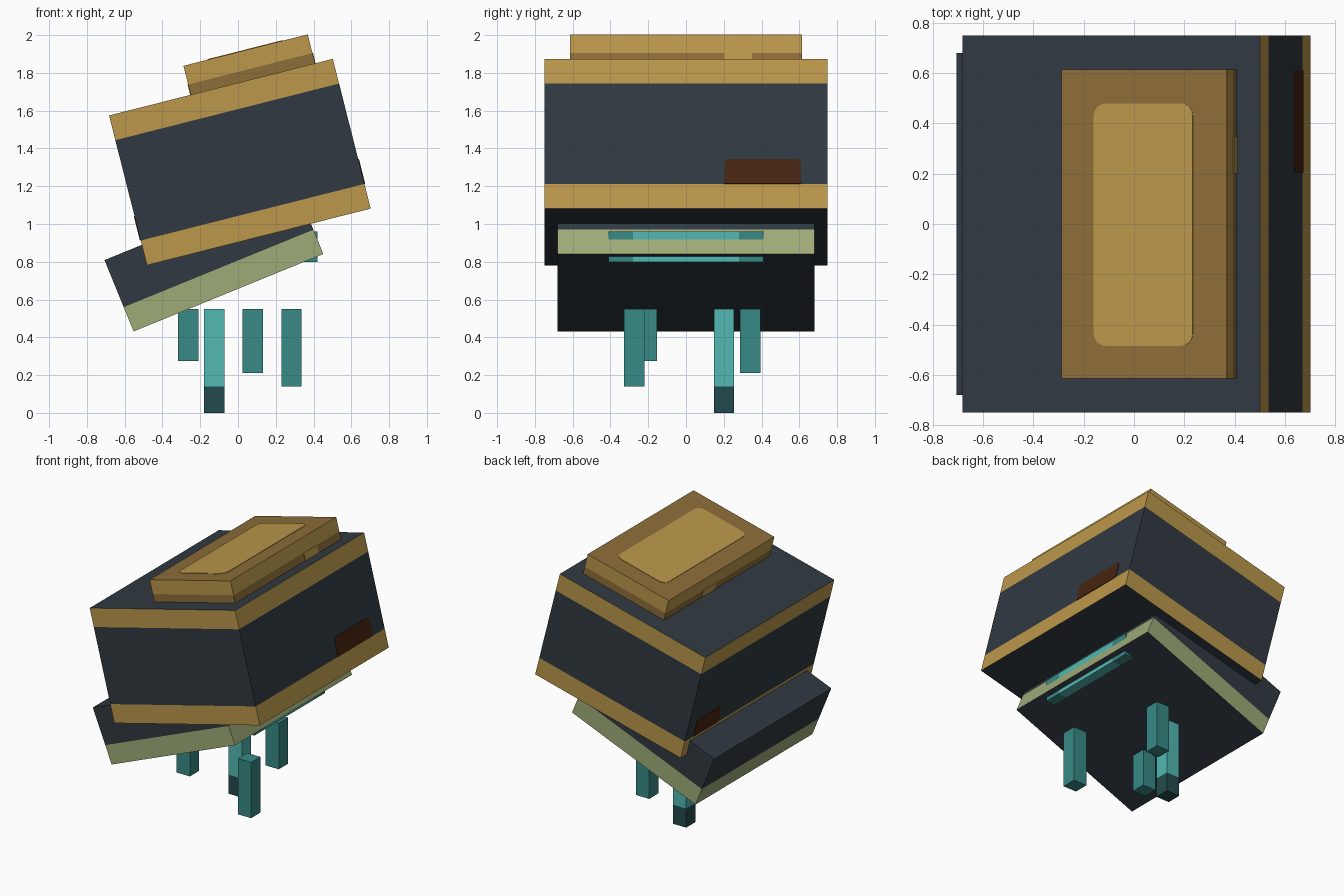
import bpy, bmesh, math
from mathutils import Matrix, Vector

cube = bpy.data.objects.get("Cube")
if cube:
    bpy.data.objects.remove(cube, do_unlink=True)


def linear(c):
    c /= 255
    return c / 12.92 if c <= 0.04045 else ((c + 0.055) / 1.055) ** 2.4


def material(name, *rgb):
    m = bpy.data.materials.new(name)
    m.use_nodes = True
    col = (*[linear(c) for c in rgb], 1)
    m.diffuse_color = col
    bsdf = next(n for n in m.node_tree.nodes if n.type == 'BSDF_PRINCIPLED')
    bsdf.inputs["Base Color"].default_value = col
    return m


NAVY = material("navy", 48, 57, 65)
GOLD = material("gold", 187, 151, 75)
BROWN = material("brown", 141, 109, 56)
GREEN = material("sage_green", 158, 171, 119)
MAROON = material("maroon", 70, 36, 16)
TEAL = material("teal", 82, 184, 178)
DARK_TEAL = material("dark_teal", 56, 138, 134)
FOOT = material("dark_foot", 36, 74, 77)


def finish(bm, name, mats, frame):
    bmesh.ops.recalc_face_normals(bm, faces=bm.faces)
    me = bpy.data.meshes.new(name)
    bm.to_mesh(me)
    bm.free()
    for m in mats:
        me.materials.append(m)
    ob = bpy.data.objects.new(name, me)
    ob.matrix_world = frame
    bpy.context.collection.objects.link(ob)
    return ob


def banded_box(name, lo, hi, cap, bands, frame=Matrix()):
    """Box whose sides are split by height: bands = [(top z, material), ...]."""
    lo, hi = Vector(lo), Vector(hi)
    bm = bmesh.new()
    bmesh.ops.create_cube(bm, size=1)
    for v in bm.verts:
        v.co = Vector([(a + b) / 2 + c * (b - a) for a, b, c in zip(lo, hi, v.co)])
    for top, _ in bands[:-1]:
        bmesh.ops.bisect_plane(bm, geom=bm.verts[:] + bm.edges[:] + bm.faces[:],
                               plane_co=(0, 0, top), plane_no=(0, 0, 1))
    bm.normal_update()
    for f in bm.faces:
        if abs(f.normal.z) < 0.5:
            z = f.calc_center_median().z
            f.material_index = 1 + next(i for i, b in enumerate(bands) if z < b[0])
    return finish(bm, name, [cap] + [b[1] for b in bands], frame)


def plate(name, mat, a, b, radii, place, frame, thick=0.004):
    """Thin plate; radii for corners (a1,b1) (a0,b1) (a0,b0) (a1,b0)."""
    bm = bmesh.new()
    verts = []
    corners = [(a[1], b[1], -1, -1), (a[0], b[1], 1, -1), (a[0], b[0], 1, 1), (a[1], b[0], -1, 1)]
    for k, ((x, y, sx, sy), r) in enumerate(zip(corners, radii)):
        steps = 4 if r else 0
        for i in range(steps + 1):
            t = math.pi / 2 * (k + i / max(steps, 1))
            verts.append(bm.verts.new(place(x + r * (sx + math.cos(t)),
                                            y + r * (sy + math.sin(t)), 0)))
    face = bm.faces.new(verts)
    ext = bmesh.ops.extrude_face_region(bm, geom=[face])
    shift = place(0, 0, thick) - place(0, 0, 0)
    bmesh.ops.translate(bm, vec=shift,
                        verts=[g for g in ext["geom"] if isinstance(g, bmesh.types.BMVert)])
    return finish(bm, name, [mat], frame)


def tilted(x, z, degrees):
    return Matrix.Translation((x, 0, z)) @ Matrix.Rotation(-math.radians(degrees), 4, 'Y')


# Upper body with gold bands around its sides
upper = tilted(0.01, 1.328, 14.2)
W, H = 0.611, 0.409
banded_box("upper_body", (-W, -0.75, -H), (W, 0.75, H), NAVY,
           [(-H + 0.135, GOLD), (H - 0.135, NAVY), (H, GOLD)], upper)

# Maroon openings on both ends
for side, span in ((1, (0.205, 0.61)), (-1, (0.37, 0.65))):
    plate("end_opening_" + ("left" if side > 0 else "right"), MAROON, span, (-0.274, -0.139),
          (0.025, 0.025, 0, 0),
          lambda a, b, d: Vector((side * (W + d), a, b)), upper)

# Lid with a darker lower edge, a top panel and a latch on each end
L0, L1, TOP = -0.165, 0.514, 0.567
banded_box("lid", (L0, -0.615, H), (L1, 0.615, TOP), BROWN,
           [(0.465, BROWN), (TOP, GOLD)], upper)
plate("lid_panel", GOLD, (-0.032, 0.375), (-0.485, 0.48), (0.05,) * 4,
      lambda a, b, d: Vector((a, b, TOP + d)), upper, 0.003)
for side, edge, span in ((1, L1, (0.2, 0.35)), (-1, L0, (0.03, 0.18))):
    plate("lid_latch_" + ("left" if side > 0 else "right"), GOLD, span, (H, 0.466), (0,) * 4,
          lambda a, b, d: Vector((edge + side * d, a, b)), upper, 0.003)

# Lower body with a green band around its foot
lower = tilted(-0.1275, 0.825, 22.2)
banded_box("lower_body", (-0.5425, -0.68, -0.204), (0.5425, 0.68, 0.204), NAVY,
           [(-0.065, GREEN), (0.204, NAVY)], lower)

# Cross bar embedded in the lower body
for name, y0, y1, mat in (("bar_middle", -0.28, 0.28, TEAL),
                          ("bar_front_end", -0.41, -0.28, DARK_TEAL),
                          ("bar_back_end", 0.28, 0.41, DARK_TEAL)):
    banded_box(name, (0.315, y0, 0.80), (0.42, y1, 0.96), mat, [(0.96, mat)])

# Legs of different lengths, the longest one with a dark foot
for i, (x, y, z) in enumerate(((-0.263, -0.207, 0.275), (0.078, 0.34, 0.21),
                               (0.283, -0.275, 0.14))):
    banded_box(f"short_leg_{i + 1}", (x - 0.054, y - 0.054, z), (x + 0.054, y + 0.054, 0.55),
               DARK_TEAL, [(0.55, DARK_TEAL)])
banded_box("long_leg", (-0.18, 0.147, 0.14), (-0.072, 0.255, 0.55), TEAL, [(0.55, TEAL)])
banded_box("long_leg_foot", (-0.18, 0.147, 0), (-0.072, 0.255, 0.14), FOOT, [(0.14, FOOT)])
